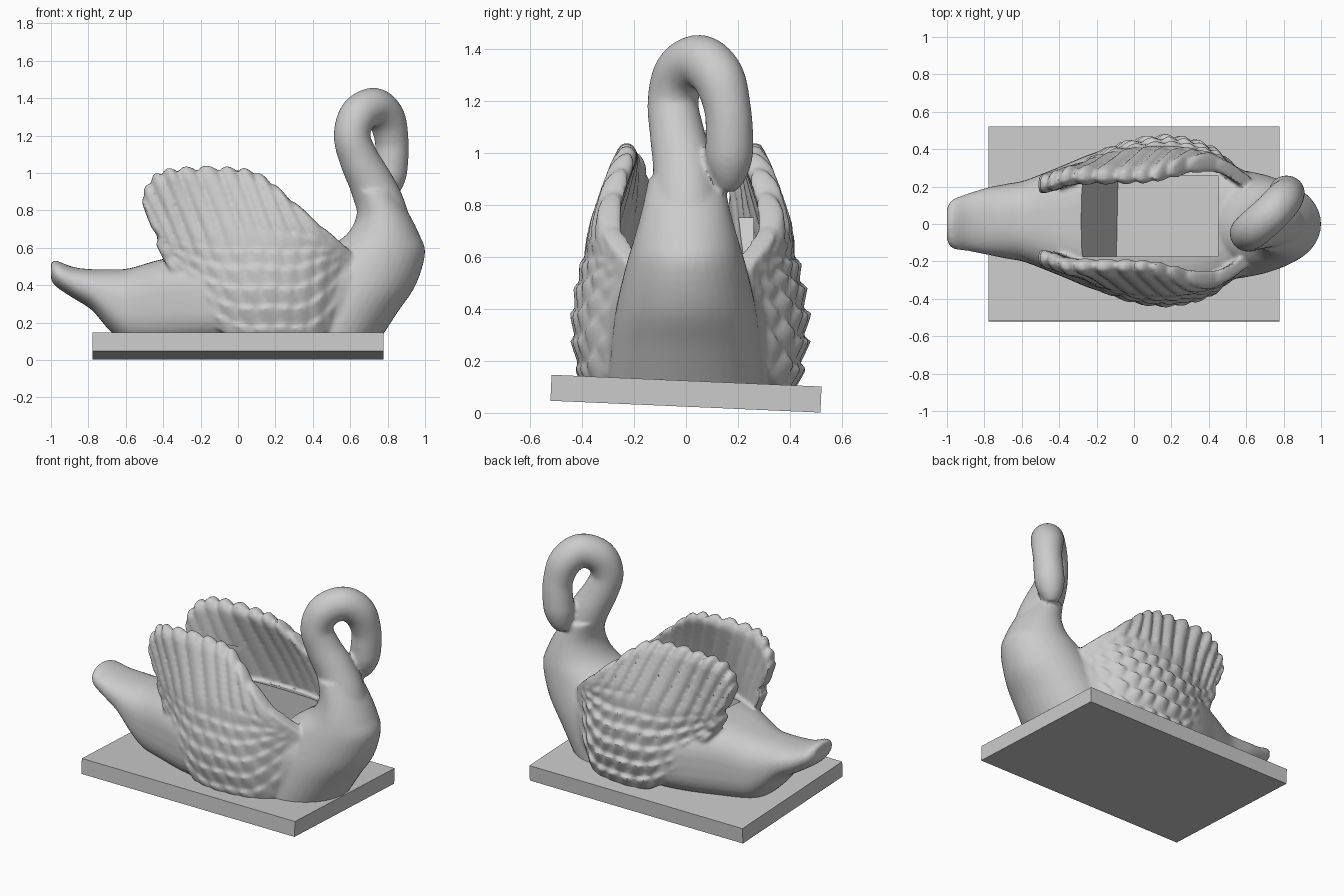
import bpy, bmesh, math
from mathutils import Vector, Matrix

if "Cube" in bpy.data.objects:
    bpy.data.objects.remove(bpy.data.objects["Cube"])


def spline(pts, n):
    """Catmull-Rom through tuples of any length, n samples per span."""
    p = [pts[0]] + list(pts) + [pts[-1]]
    out = []
    for i in range(1, len(p) - 2):
        a, b, c, d = p[i - 1:i + 3]
        for k in range(n):
            t = k / n
            out.append(tuple(.5 * (2 * q + (r - o) * t + (2 * o - 5 * q + 4 * r - s) * t * t
                                   + (3 * q - o - 3 * r + s) * t ** 3)
                             for o, q, r, s in zip(a, b, c, d)))
    return out + [tuple(pts[-1])]


def at(samples, t):
    f = max(0, min(t, 1)) * (len(samples) - 1)
    i = min(int(f), len(samples) - 2)
    return [a + (b - a) * (f - i) for a, b in zip(samples[i], samples[i + 1])]


def skin(bm, rings):
    """Bridge closed rings and cap both ends."""
    vs = [[bm.verts.new(co) for co in ring] for ring in rings]
    m = len(vs[0])
    for r, s in zip(vs, vs[1:]):
        for j in range(m):
            bm.faces.new((r[j], r[(j + 1) % m], s[(j + 1) % m], s[j]))
    bm.faces.new(vs[0][::-1])
    bm.faces.new(vs[-1])


def ellipse(c, u, v, a, b, power=2, m=40):
    ring = []
    for j in range(m):
        t = 2 * math.pi * j / m
        cs, sn = math.cos(t), math.sin(t)
        ring.append(Vector(c) + u * a * math.copysign(abs(cs) ** (2 / power), cs)
                    + v * b * math.copysign(abs(sn) ** (2 / power), sn))
    return ring


X, Y, Z = Vector((1, 0, 0)), Vector((0, 1, 0)), Vector((0, 0, 1))
bm = bmesh.new()

# hull and tail: (x, bottom, top, half width, centre y, squareness)
hull = [(-1.0, .43, .52, .085, 0, 2), (-.97, .39, .53, .13, 0, 2.1), (-.88, .33, .497, .155, .01, 2.2),
        (-.78, .265, .485, .18, .015, 2.3), (-.68, .15, .485, .2, .015, 2.4), (-.58, .08, .49, .22, .015, 2.6),
        (-.4, .07, .54, .29, .015, 2.9), (-.2, .07, .56, .37, .015, 3), (0, .07, .57, .41, .015, 3),
        (.3, .07, .57, .40, .015, 3), (.5, .07, .58, .32, .01, 2.8), (.66, .08, .62, .25, 0, 2.4)]
skin(bm, [ellipse((x, yc, (lo + hi) / 2), Y, Z, w, (hi - lo) / 2, p)
          for x, lo, hi, w, yc, p in spline(hull, 5)])

# breast: horizontal sections (z, centre x, radius x, radius y)
breast = [(.08, .46, .28, .3), (.25, .54, .31, .29), (.4, .62, .33, .27), (.57, .72, .28, .23),
          (.67, .775, .195, .2), (.78, .775, .14, .17), (.9, .73, .11, .145)]
skin(bm, [ellipse((xc, 0, z), X, Y, a, b) for z, xc, a, b in spline(breast, 5)])

# neck, head and bill: (x, y, z, radius)
neck = spline([(.785, 0, .72, .14), (.76, 0, .83, .13), (.71, -.01, .95, .118), (.645, -.035, 1.08, .105),
               (.61, -.05, 1.2, .098), (.645, -.02, 1.31, .102), (.73, .055, 1.353, .102),
               (.795, .125, 1.29, .1), (.822, .16, 1.17, .09), (.818, .167, 1.06, .092),
               (.808, .165, .98, .09), (.795, .16, .91, .07), (.785, .15, .86, .04)], 6)
u, rings = Y.copy(), []
for i, (x, y, z, r) in enumerate(neck):
    tan = (Vector(neck[min(i + 1, len(neck) - 1)][:3]) - Vector(neck[max(i - 1, 0)][:3])).normalized()
    u = (u - tan * u.dot(tan)).normalized()
    rings.append(ellipse((x, y, z), u, tan.cross(u), r, r, m=28))
skin(bm, rings)

# wings: sheet between a lower and an upper curve (x, z), with scales and long feathers
LOW = spline([(-.44, .62), (-.33, .42), (-.15, .2), (.05, .085), (.25, .085), (.42, .1), (.58, .3), (.62, .56)], 8)
TOP = spline([(-.46, .70), (-.50, .84), (-.42, .97), (-.26, 1.0), (-.05, 1.0), (.12, .97), (.3, .83), (.58, .6)], 8)
WIDE = spline([(.23,), (.29,), (.39,), (.445,), (.45,), (.39,), (.24,)], 8)   # x -0.52 .. 0.62
FEATHERS = 13


def relief(u, v):
    ridge = abs(math.sin(math.pi * FEATHERS * u)) ** .7
    rows = v * 9
    col = u * FEATHERS + .5 * (int(rows) % 2)
    scale = abs(math.sin(math.pi * col)) ** .7 * (rows % 1)
    k = max(0, min((v - .5 + .3 * (.5 - u)) * 6, 1))
    return scale * (1 - k) + ridge * k


def wing_ring(u, side, depth, n=70):
    outer, inner = [], []
    x0, z0 = at(LOW, u)
    x1, z1 = at(TOP, u)
    bulb = abs(math.sin(math.pi * FEATHERS * u)) ** .6
    fade = min(1, 6 * (1 - u), 8 * u + .3)
    for i in range(n + 1):
        v = i / n
        tip = v ** 6 * fade * .035 * bulb
        x = x0 + (x1 - x0) * v - tip * .4 + .03 * math.sin(math.pi * v) * (1 - u)
        z = z0 + (z1 - z0) * v + tip
        w = at(WIDE, (x + .52) / 1.14)[0]
        if z > .35:
            y = w + (min(.28, w) - w) * min(1, (z - .35) / .65) ** 1.5
        else:
            y = w * (1 - .05 * ((.35 - z) / .2) ** 2)
        thick = .095 - .02 * v
        bump = depth * fade * (relief(u, v) - .5)
        edge = .03 * max(0, (v - .94) / .06) ** 2
        outer.append((x, .015 + side * (y + bump - edge), z))
        inner.append((x, .015 + side * (y - thick + edge
                                        - .4 * depth * bulb * v * fade), z))
    return outer + inner[::-1]


for side, depth in ((-1, .022), (1, .036)):
    skin(bm, [wing_ring(i / 130, side, depth) for i in range(131)])

bmesh.ops.recalc_face_normals(bm, faces=bm.faces)
mesh = bpy.data.meshes.new("swan_body")
bm.to_mesh(mesh)
bm.free()
swan = bpy.data.objects.new("swan_body", mesh)
bpy.context.collection.objects.link(swan)

# cutter for the planter well, sloped at the back
bm = bmesh.new()
prof = [(-.035, .0), (.45, .0), (.45, .75), (-.37, .75)]
skin(bm, [[(x, y, z) for x, z in prof] for y in (-.175, .26)])
bmesh.ops.recalc_face_normals(bm, faces=bm.faces)
cm = bpy.data.meshes.new("well_cutter")
bm.to_mesh(cm)
bm.free()
cutter = bpy.data.objects.new("well_cutter", cm)
bpy.context.collection.objects.link(cutter)
cutter.hide_render = True

# fuse the parts, soften, then cut the well
rem = swan.modifiers.new("fuse", 'REMESH')
rem.mode, rem.voxel_size = 'VOXEL', .012
sm = swan.modifiers.new("soften", 'SMOOTH')
sm.factor, sm.iterations = .5, 3
cut = swan.modifiers.new("well", 'BOOLEAN')
cut.operation, cut.object, cut.solver = 'DIFFERENCE', cutter, 'EXACT'
bpy.context.view_layer.objects.active = swan
swan.select_set(True)
for name in ("fuse", "soften", "well"):
    bpy.ops.object.modifier_apply(modifier=name)
bpy.data.objects.remove(cutter)
bpy.ops.object.shade_smooth_by_angle(angle=math.radians(40))

# slightly tilted base slab
bpy.ops.mesh.primitive_cube_add(size=1, location=(0, 0, .074))
base = bpy.context.object
base.name = "base_slab"
base.scale = (1.555, 1.04, .1)
base.rotation_euler.x = math.radians(-2.5)
